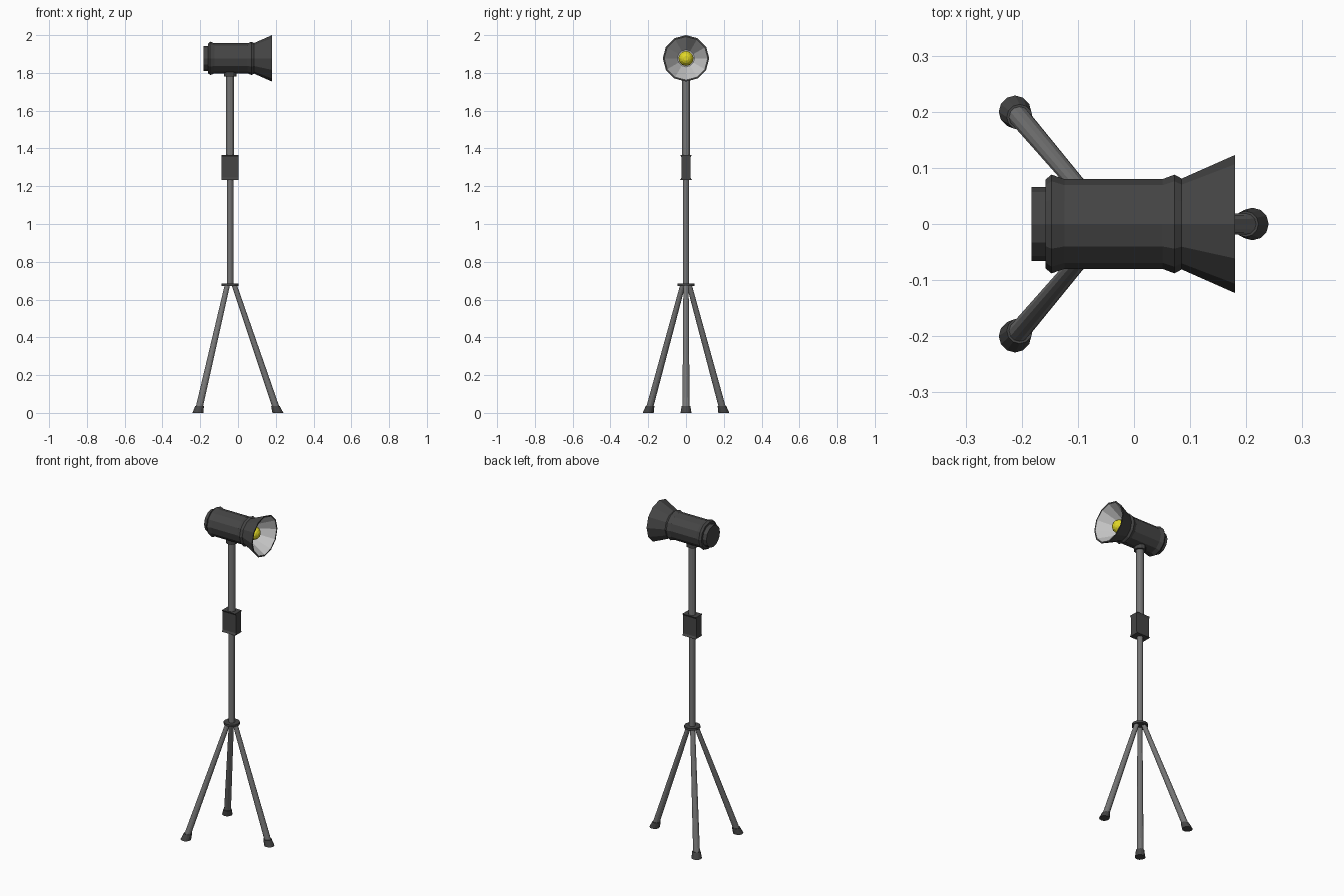
import bpy, bmesh
from math import cos, sin, pi, radians
from mathutils import Vector

if "Cube" in bpy.data.objects:
    bpy.data.objects.remove(bpy.data.objects["Cube"])


def material(name, rgb):
    m = bpy.data.materials.new(name)
    m.diffuse_color = (*rgb, 1)
    m.use_nodes = True
    m.node_tree.nodes["Principled BSDF"].inputs["Base Color"].default_value = m.diffuse_color
    return m


DARK = material("dark_grey", (0.06, 0.06, 0.06))
METAL = material("metal_grey", (0.18, 0.18, 0.18))
LIGHT = material("light_grey", (0.6, 0.6, 0.6))
YELLOW = material("yellow", (0.75, 0.68, 0.02))


def make_object(name, bm, mat):
    me = bpy.data.meshes.new(name)
    bm.to_mesh(me)
    bm.free()
    me.materials.append(mat)
    ob = bpy.data.objects.new(name, me)
    bpy.context.collection.objects.link(ob)
    return ob


def loft(name, rings, mat, axis="Z", sides=12, end_cap=True, start_cap=True):
    """Skin a row of (centre, radius) circles that lie square to the axis."""
    bm = bmesh.new()
    loops = []
    for centre, r in rings:
        loop = []
        for k in range(sides):
            c, s = r * cos(2 * pi * k / sides), r * sin(2 * pi * k / sides)
            off = Vector((0, c, s)) if axis == "X" else Vector((c, s, 0))
            loop.append(bm.verts.new(Vector(centre) + off))
        loops.append(loop)
    for a, b in zip(loops, loops[1:]):
        for i in range(sides):
            j = (i + 1) % sides
            bm.faces.new((a[i], a[j], b[j], b[i]))
    if start_cap:
        bm.faces.new(loops[0][::-1])
    if end_cap:
        bm.faces.new(loops[-1])
    return make_object(name, bm, mat)


PX = -0.042    # pole position in x
HZ = 1.877     # height of the lamp axis


def lathe_x(name, profile, mat, **kw):
    return loft(name, [((x, 0, HZ), r) for x, r in profile], mat, axis="X", **kw)


def pole(name, z0, z1, r, mat):
    return loft(name, [((PX, 0, z0), r), ((PX, 0, z1), r)], mat)


# Lamp housing with back cap, two raised rings and flared hood
lathe_x("lamp_housing", [(-0.183, 0.066), (-0.158, 0.066), (-0.158, 0.079),
                         (-0.147, 0.088), (-0.124, 0.080), (0.051, 0.080),
                         (0.072, 0.088), (0.085, 0.081), (0.180, 0.123),
                         (0.180, 0.115)], DARK, end_cap=False)

# Reflector inside the hood
lathe_x("reflector", [(0.180, 0.115), (0.085, 0.055), (0.070, 0.045)],
        LIGHT, start_cap=False)

# Bulb: rounded, with a small flat tip
bulb = [(0.07, 0.022), (0.08, 0.028)]
bulb += [(0.105 + 0.04 * sin(radians(a)), 0.04 * cos(radians(a)))
         for a in (-25, 0, 25, 50, 72)]
lathe_x("bulb", bulb, YELLOW)

# Upright poles, swivel collar and tripod hub
pole("lower_pole", 0.68, 1.30, 0.017, METAL)
pole("upper_pole", 1.30, 1.79, 0.022, METAL)
pole("swivel_collar", 1.78, 1.81, 0.033, DARK)
pole("tripod_hub", 0.673, 0.686, 0.045, DARK)

# Clamp box: waisted profile extruded along x
bm = bmesh.new()
outline = [(-0.031, -0.066), (0.031, -0.066), (0.024, -0.054), (0.024, 0.054),
           (0.031, 0.066), (-0.031, 0.066), (-0.024, 0.054), (-0.024, -0.054)]
face = bm.faces.new([bm.verts.new((PX - 0.045, y, 1.30 + z)) for y, z in outline])
ext = bmesh.ops.extrude_face_region(bm, geom=[face])
bmesh.ops.translate(bm, vec=(0.09, 0, 0),
                    verts=[v for v in ext["geom"] if isinstance(v, bmesh.types.BMVert)])
bmesh.ops.recalc_face_normals(bm, faces=bm.faces)
make_object("clamp_box", bm, DARK)

# Three splayed legs with rubber feet
for side, foot in (("front", (0.211, 0)), ("left", (-0.212, 0.2)), ("right", (-0.212, -0.2))):
    bottom = Vector((*foot, 0))
    top = Vector((PX, 0, 0.678))
    top += Vector((bottom.x - PX, bottom.y, 0)).normalized() * 0.022

    def at(z):
        return bottom.lerp(top, z / top.z)

    loft(side + "_leg", [(at(0.02), 0.019), (at(0.678), 0.014)], METAL)
    loft(side + "_foot", [(at(0), 0.029), (at(0.036), 0.023)], DARK)
